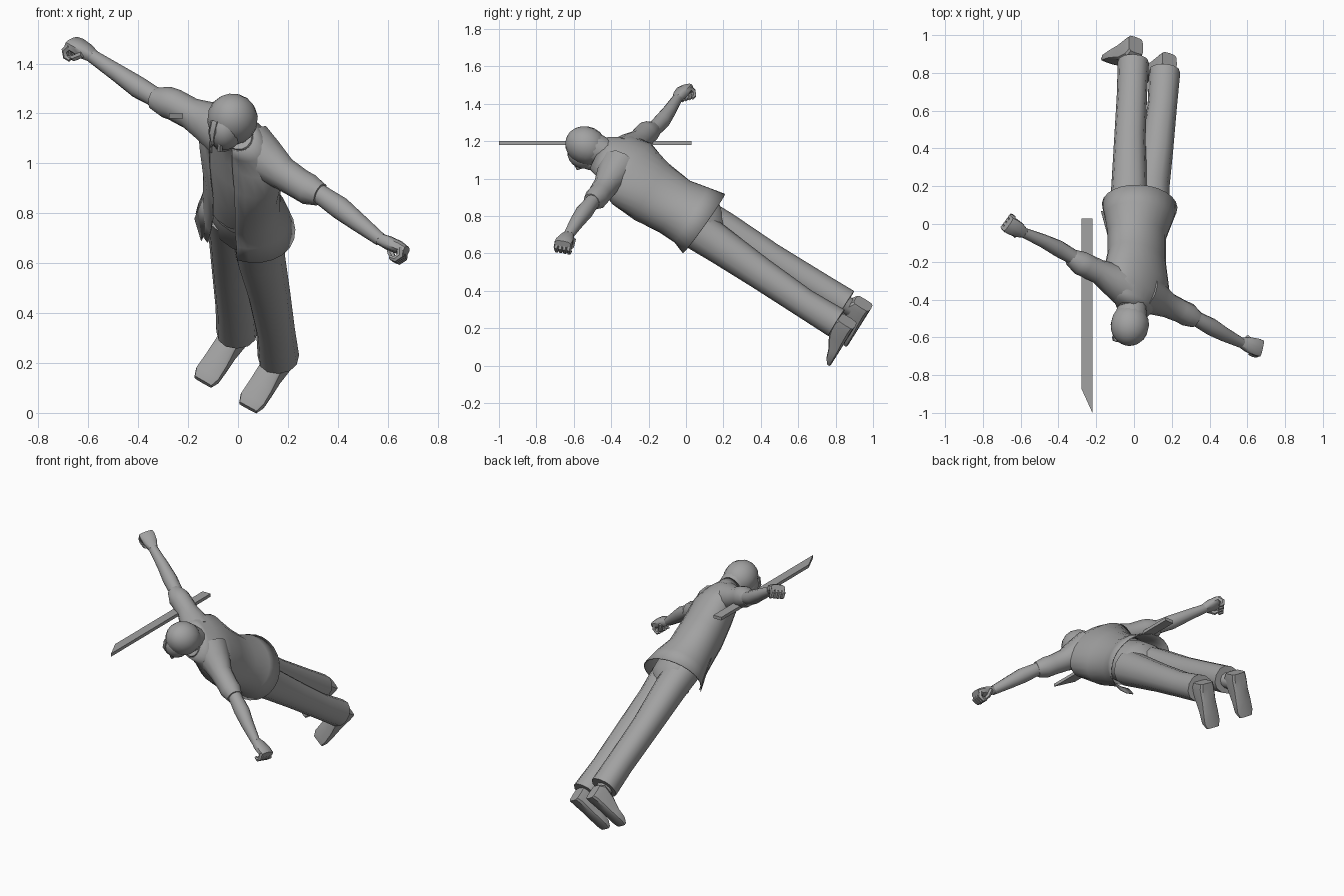
import bpy, bmesh, math
from mathutils import Vector as V, Matrix

if "Cube" in bpy.data.objects:
    bpy.data.objects.remove(bpy.data.objects["Cube"])

grey = bpy.data.materials.new("plain_grey")
grey.diffuse_color = (0.36, 0.36, 0.36, 1)
grey.use_nodes = True
grey.node_tree.nodes["Principled BSDF"].inputs["Base Color"].default_value = grey.diffuse_color


def finish(name, bm, angle=40, thick=0):
    bmesh.ops.recalc_face_normals(bm, faces=bm.faces)
    me = bpy.data.meshes.new(name)
    bm.to_mesh(me)
    bm.free()
    ob = bpy.data.objects.new(name, me)
    bpy.context.collection.objects.link(ob)
    me.materials.append(grey)
    if thick:
        m = ob.modifiers.new("cloth", 'SOLIDIFY')
        m.thickness = thick
    bpy.ops.object.select_all(action='DESELECT')
    ob.select_set(True)
    bpy.context.view_layer.objects.active = ob
    bpy.ops.object.shade_smooth_by_angle(angle=math.radians(angle))
    return ob


def loft(name, rings, n=14, a0=0, a1=360, caps=True, power=1.0, angle=40, thick=0):
    """Skin rings of (centre, side vector, depth vector); angles start at +depth."""
    bm = bmesh.new()
    closed = a1 - a0 == 360
    rows = []
    for c, u, v in rings:
        row = []
        for i in range(n if closed else n + 1):
            t = math.radians(a0 + (a1 - a0) * i / n)
            s, k = math.sin(t), math.cos(t)
            s, k = [math.copysign(abs(q) ** power, q) for q in (s, k)]
            row.append(bm.verts.new(V(c) + V(u) * s + V(v) * k))
        rows.append(row)
    for a, b in zip(rows, rows[1:]):
        for i in range(n):
            j = (i + 1) % len(a)
            bm.faces.new((a[i], a[j], b[j], b[i]))
    if caps and closed:
        bm.faces.new(rows[0])
        bm.faces.new(rows[-1])
    return finish(name, bm, angle, thick)


def tube(name, path, n=12, hint=(0, 0.52, 0.85), **kw):
    """Round limb along (x, y, z, radius) points."""
    pts = [V(p[:3]) for p in path]
    rings = []
    for i, p in enumerate(pts):
        d = (pts[min(i + 1, len(pts) - 1)] - pts[max(i - 1, 0)]).normalized()
        u = d.cross(V(hint)).normalized()
        r = path[i][3]
        rings.append((p, u * r, u.cross(d) * r))
    return loft(name, rings, n, **kw)


def blob(name, c, radii, axis, face):
    """Ellipsoid with its long axis and facing direction given."""
    z = V(axis).normalized()
    x = V(face).cross(z).normalized()
    y = z.cross(x)
    rot = Matrix((x, y, z)).transposed().to_4x4()
    bm = bmesh.new()
    bmesh.ops.create_uvsphere(bm, u_segments=16, v_segments=10, radius=1,
                              matrix=Matrix.Translation(c) @ rot @ Matrix.Diagonal((*radii, 1)))
    return finish(name, bm)


# Jacket: open shell, gap left of the front centre
torso = [((.03, .095, .76), (.20, -.01, -.03), (0, .113, .156)),
         ((.025, .03, .805), (.18, -.01, -.02), (0, .09, .146)),
         ((.015, -.06, .85), (.155, -.01, -.02), (0, .08, .138)),
         ((.015, -.185, .93), (.155, -.03, -.03), (0, .085, .150)),
         ((.015, -.29, 1.025), (.172, -.06, -.065), (0, .085, .152)),
         ((.005, -.365, 1.085), (.16, -.06, -.07), (0, .06, .125)),
         ((-.005, -.42, 1.115), (.11, -.035, -.04), (0, .045, .10)),
         ((-.012, -.465, 1.135), (.075, -.02, -.02), (0, .045, .085))]
loft("jacket", torso, 22, -130, 190, thick=.006)

# Shirt, trouser seat and belt under the jacket
loft("shirt", [(c, V(u) * .92, V(v) * .9) for c, u, v in torso[2:]], 16)
loft("trouser_seat", [((.025, -.09, .87), (.125, -.01, -.02), (0, .065, .11)),
                      ((.028, 0, .82), (.142, -.01, -.02), (0, .072, .115)),
                      ((.03, .11, .75), (.142, -.01, -.03), (0, .07, .11)),
                      ((.03, .17, .70), (.08, -.01, -.03), (0, .04, .06))], 16)
loft("belt", [((.025, -.06, .85), (.137, -.01, -.02), (0, .074, .124)),
              ((.026, -.035, .835), (.142, -.01, -.02), (0, .075, .126))], 16)

# Loose jacket corner
bm = bmesh.new()
flap = [(-.12, -.12, .90), (-.172, .07, .78), (-.145, .06, .69), (-.11, -.04, .78)]
bm.faces.new([bm.verts.new(p) for p in flap])
finish("jacket_flap", bm, thick=.004)

# Trouser legs
tube("left_leg", [(-.03, .06, .81, .10), (-.025, .2, .73, .095), (-.022, .45, .575, .083),
                  (-.01, .7, .425, .08), (-.004, .855, .328, .083)], power=.9)
tube("right_leg", [(.08, .06, .725, .108), (.09, .2, .63, .098), (.122, .4, .492, .086),
                   (.15, .63, .335, .078), (.162, .805, .228, .083)], power=.9)


# Shoes and ankles
def shoe(side, heel, toe, ankle):
    heel, toe = V(heel), V(toe)
    f = (toe - heel).normalized()
    up = V((0, -.85, .52))
    up = (up - f * up.dot(f)).normalized()
    s = f.cross(up)
    rings = []
    for t, w, h in ((0, .046, .10), (.12, .052, .12), (.4, .05, .10),
                    (.65, .054, .062), (.88, .056, .042), (1, .042, .022)):
        rings.append((heel.lerp(toe, t) + up * h / 2, s * w, up * h / 2))
    loft(side + "_shoe", rings, 12, power=.45, angle=35)
    a = heel.lerp(toe, .25) + up * .07
    tube(side + "_ankle", [(*a, .045), (*ankle, .05)], 10)


shoe("left", (.01, .99, .305), (-.14, .872, .118), (-.005, .84, .335))
shoe("right", (.188, .905, .21), (.04, .782, .015), (.163, .785, .245))

# Sleeves and bare arms
tube("left_sleeve", [(-.05, -.33, 1.125, .105), (-.12, -.29, 1.165, .085), (-.19, -.25, 1.20, .064),
                     (-.255, -.22, 1.235, .064), (-.285, -.205, 1.245, .064),
                     (-.335, -.175, 1.26, .045)])
tube("right_sleeve", [(.05, -.36, 1.06, .11), (.115, -.395, 1.01, .09), (.18, -.43, .96, .067),
                      (.245, -.46, .918, .062), (.285, -.48, .895, .063), (.33, -.505, .875, .047)])
tube("left_arm", [(-.27, -.21, 1.24, .04), (-.34, -.165, 1.27, .041), (-.40, -.13, 1.305, .044),
                  (-.48, -.09, 1.36, .036), (-.585, -.045, 1.43, .027)])
tube("right_arm", [(.26, -.46, .92, .04), (.345, -.51, .865, .041), (.41, -.545, .82, .046),
                   (.48, -.585, .765, .038), (.57, -.63, .695, .027)])


# Half-closed hands: palm, folded fingers, thumb
def hand(side, wrist, tip, curl):
    w, t = V(wrist), V(tip)
    f = (t - w).normalized()
    c = V(curl)
    c = (c - f * c.dot(f)).normalized()
    s = f.cross(c)
    L = (t - w).length
    loft(side + "_palm", [(w, s * .024, c * .022), (w + f * L * .35, s * .04, c * .028),
                          (w + f * L * .75, s * .047, c * .027), (t, s * .045, c * .018)],
         10, power=.7)
    for i in range(4):
        o = s * (.0345 - .023 * i)
        pts = [t - f * .018 + o, t - f * .006 + c * .03 + o,
               t - f * .02 + c * .052 + o, t - f * .042 + c * .053 + o]
        tube(f"{side}_finger_{i + 1}", [(*p, r) for p, r in zip(pts, (.014, .015, .013, .009))],
             6, hint=s)
    a = w + f * L * .3 + s * .035
    tube(side + "_thumb", [(*a, .014), (*(a + f * .03 + c * .035), .014),
                           (*(a + f * .055 + c * .05 - s * .02), .009)], 6, hint=s)


hand("left", (-.575, -.05, 1.425), (-.668, .0, 1.488), (.1, .2, -1))
hand("right", (.56, -.625, .70), (.675, -.66, .65), (-.3, -.1, -1))

# Head: skull with hair, nape, jaw, nose, fringe and neck
axis, face = (-.08, -.85, .4), (-.3, -.4, -.85)
tube("neck", [(0, -.40, 1.12, .065), (-.01, -.45, 1.145, .078), (-.018, -.51, 1.165, .09)], 14)
blob("hair", (-.022, -.535, 1.177), (.102, .102, .113), axis, face)
blob("face", (-.048, -.55, 1.135), (.07, .083, .085), axis, face)
blob("jaw", (-.055, -.515, 1.10), (.048, .055, .055), axis, face)
tube("nose", [(-.07, -.60, 1.09, .008), (-.073, -.575, 1.055, .013), (-.068, -.56, 1.06, .008)], 6)
for i, x in enumerate((-.098, -.04)):
    tube(f"fringe_{i + 1}", [(x + .008, -.605, 1.17, .02), (x, -.605, 1.125, .02),
                             (x - .004, -.58, 1.075, .006)], 6)

# Long slanted plank by the left shoulder
bm = bmesh.new()
outline = [(-.277, .03), (-.277, -.875), (-.22, -1.0), (-.22, .03)]
base = bm.faces.new([bm.verts.new((x, y, 1.18)) for x, y in outline])
ext = bmesh.ops.extrude_face_region(bm, geom=[base])["geom"]
bmesh.ops.translate(bm, vec=(0, 0, .02), verts=[g for g in ext if isinstance(g, bmesh.types.BMVert)])
finish("plank", bm, 20)
